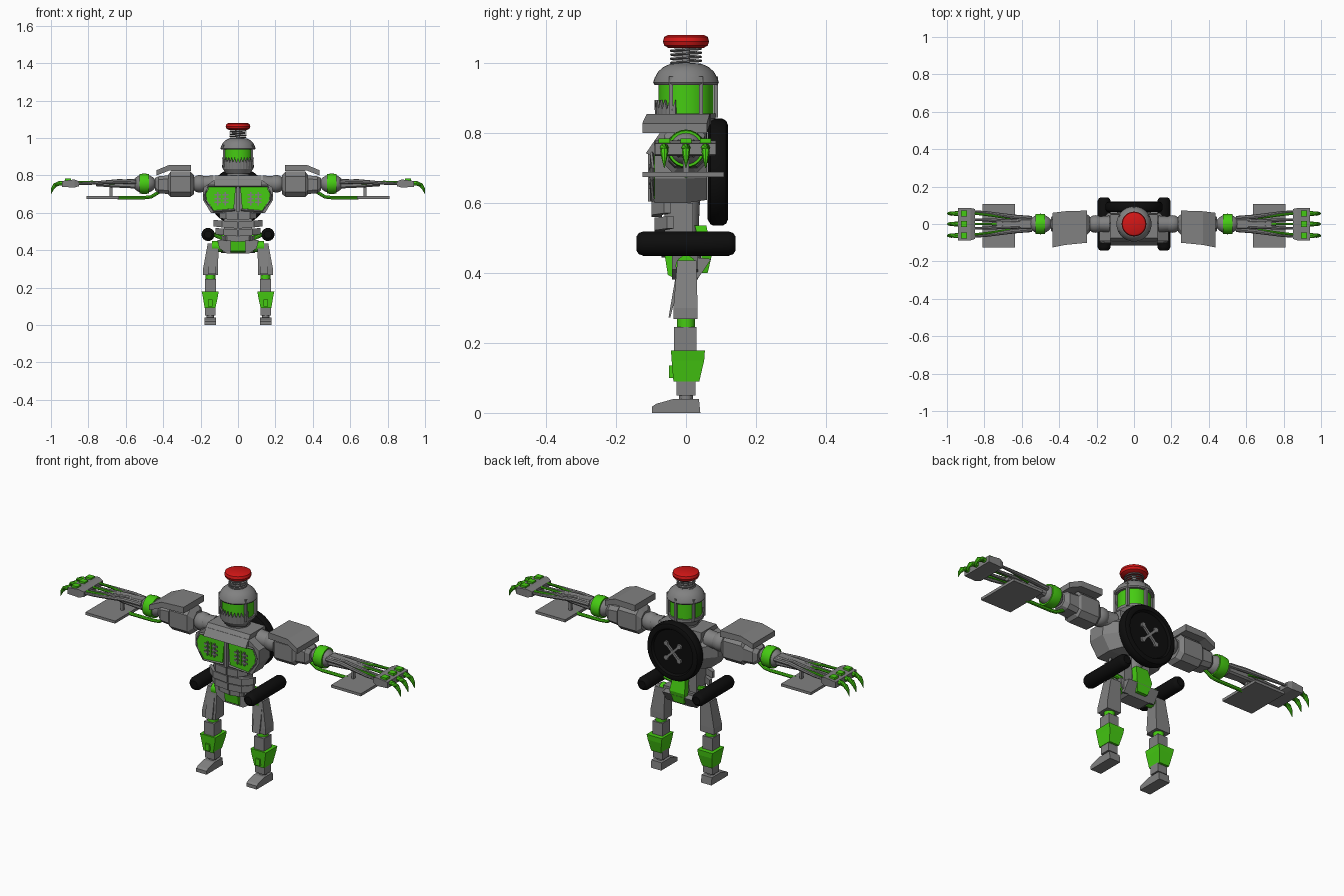
import bpy, bmesh, math
from mathutils import Vector


def material(name, r, g, b):
    m = bpy.data.materials.new(name)
    m.diffuse_color = (r, g, b, 1)
    return m


GREY = material("metal grey", 0.22, 0.22, 0.22)
GREEN = material("bright green", 0.06, 0.60, 0.006)
RED = material("red", 0.65, 0.008, 0.008)
BLACK = material("rubber black", 0.004, 0.004, 0.004)


def place(axis, a, b, h):
    return Vector({'x': (h, a, b), 'y': (a, h, b), 'z': (a, b, h)}[axis])


def loft(name, rings, mat, mirror=False, smooth=False):
    """Skin matching rings of points and cap both ends."""
    bm = bmesh.new()
    vs = [[bm.verts.new(p) for p in r] for r in rings]
    n = len(rings[0])
    for r, s in zip(vs, vs[1:]):
        for i in range(n):
            bm.faces.new((r[i], r[(i + 1) % n], s[(i + 1) % n], s[i]))
    bm.faces.new(vs[0])
    bm.faces.new(vs[-1])
    bmesh.ops.remove_doubles(bm, verts=bm.verts, dist=1e-6)
    bmesh.ops.recalc_face_normals(bm, faces=bm.faces)
    me = bpy.data.meshes.new(name)
    bm.to_mesh(me)
    bm.free()
    me.materials.append(mat)
    if smooth:
        for p in me.polygons:
            p.use_smooth = True
        me.set_sharp_from_angle(angle=math.radians(35))
    ob = bpy.data.objects.new(name, me)
    bpy.context.collection.objects.link(ob)
    if mirror:
        ob.modifiers.new("mirror", 'MIRROR').use_mirror_merge = False
    return ob


def frustum(name, axis, sections, mat, mirror=False, c=0):
    """Rectangles (pos, a0, a1, b0, b1) along an axis, corners cut by c."""
    rings = []
    for h, a0, a1, b0, b1 in sections:
        pts = [(a0, b0), (a1, b0), (a1, b1), (a0, b1)]
        if c:
            pts = [(a0 + c, b0), (a1 - c, b0), (a1, b0 + c), (a1, b1 - c),
                   (a1 - c, b1), (a0 + c, b1), (a0, b1 - c), (a0, b0 + c)]
        rings.append([place(axis, a, b, h) for a, b in pts])
    return loft(name, rings, mat, mirror)


def box(name, x0, x1, y0, y1, z0, z1, mat, mirror=False):
    return frustum(name, 'z', [(z0, x0, x1, y0, y1), (z1, x0, x1, y0, y1)], mat, mirror)


def prism(name, axis, pts, h0, h1, mat, mirror=False):
    return loft(name, [[place(axis, a, b, h) for a, b in pts] for h in (h0, h1)], mat, mirror)


def lathe(name, axis, ca, cb, profile, mat, mirror=False, n=24):
    """Profile of (radius, position) turned around an axis."""
    rings = [[place(axis, ca + max(r, 1e-4) * math.cos(k * math.tau / n),
                    cb + max(r, 1e-4) * math.sin(k * math.tau / n), h)
              for k in range(n)] for r, h in profile]
    return loft(name, rings, mat, mirror, True)


def tube(name, pts, radii, mat, mirror=False, n=8):
    pts = [Vector(p) for p in pts]
    rings = []
    for i, p in enumerate(pts):
        t = (pts[min(i + 1, len(pts) - 1)] - pts[max(i - 1, 0)]).normalized()
        up = Vector((0, 0, 1)) if abs(t.z) < 0.6 else Vector((0, 1, 0))
        s = t.cross(up).normalized()
        u = s.cross(t)
        r = radii[i] if isinstance(radii, (list, tuple)) else radii
        rings.append([p + r * (s * math.cos(k * math.tau / n) + u * math.sin(k * math.tau / n))
                      for k in range(n)])
    return loft(name, rings, mat, mirror, True)


def ball(h, r, flat=1.0, n=10):
    return [(r * math.sin(math.pi * k / n), h - r * flat * math.cos(math.pi * k / n))
            for k in range(n + 1)]


# Head: button, spring, dome, green core, jaw
lathe("top_button", 'z', 0, 0, [(0, 1.043), (.05, 1.043), (.062, 1.05), (.066, 1.062),
      (.062, 1.075), (.052, 1.08), (0, 1.08)], RED, n=32)
tube("spring", [(.043 * math.cos(k * .5), .043 * math.sin(k * .5), .992 + k * .055 / 60)
     for k in range(61)], .0035, GREY, n=6)
lathe("spring_post", 'z', 0, 0, [(0, .99), (.012, .99), (.012, 1.05), (0, 1.05)], GREY, n=12)
lathe("dome", 'z', 0, 0, [(0, .938), (.09, .938), (.094, .944), (.09, .957), (.08, .975),
      (.066, .988), (.045, .998), (0, 1.0)], GREY, n=28)
lathe("head_core", 'z', 0, 0, [(0, .85), (.078, .85), (.078, .94), (0, .94)], GREEN, n=28)
lathe("neck", 'z', 0, 0, [(0, .77), (.06, .77), (.06, .81), (.085, .842), (.085, .856), (0, .856)], GREY)
jaw = []
for k in range(25):  # jagged toothed mask round the front
    a = math.radians(200 + k * 140 / 24)
    z = .868 if k % 2 else .895
    jaw.append([Vector((r * math.cos(a), r * math.sin(a), h))
                for r, h in ((.068, .81), (.086, .835), (.09, z), (.083, z), (.079, .835), (.06, .81))])
loft("toothed_jaw", jaw, GREY)
for k in range(6):
    a = math.radians(30 + 60 * k)
    if abs(math.sin(a) + 1) > .1:
        x, y = .086 * math.cos(a), .086 * math.sin(a)
        box("cage_bar", x - .006, x + .006, y - .006, y + .006, .845, .962, GREY)

# Chest
hull = [(-.12, .78), (-.185, .735), (-.188, .67), (-.145, .60),
        (.145, .60), (.188, .67), (.185, .735), (.12, .78)]
loft("chest", [[Vector((x * s, y, .69 + (z - .69) * t)) for x, z in hull]
     for y, s, t in ((-.09, 1, 1), (.0, 1, 1), (.06, .75, .9))], GREY)
prism("collar", 'x', [(-.115, .742), (-.075, .80), (.05, .80), (.06, .73), (-.08, .73)], -.125, .125, GREY)
prism("chest_panel", 'y', [(.012, .738), (.155, .738), (.172, .70), (.168, .67), (.13, .612), (.022, .622)],
      -.099, -.085, GREEN, True)
box("chest_spine", -.008, .008, -.108, -.085, .605, .745, GREY)
tube("chest_rim", [(.015, -.097, .742), (.158, -.097, .742), (.177, -.097, .70), (.172, -.097, .668),
     (.132, -.097, .608), (.015, -.097, .615)], .006, GREY, True, 4)
for x in (.068, .088, .108):  # small fittings on the panels
    box("panel_rod", x - .004, x + .004, -.106, -.098, .64, .712, GREEN if x == .088 else GREY, True)
for z in (.655, .675, .697):
    box("panel_clip", .05, .126, -.104, -.098, z - .004, z + .004, GREY, True)

# Waist, belly plates and pelvis
lathe("waist", 'z', 0, 0, [(0, .43), (.045, .43), (.035, .5), (.04, .61), (0, .61)], GREY, n=16)
for z0, z1, w, y in ((.566, .604, .10, -.098), (.522, .558, .13, -.09), (.48, .515, .12, -.082), (.45, .474, .09, -.07)):
    frustum("belly_plate", 'x', [(.003, y, y + .03, z0 - .006, z1 - .006), (w * .65, y, y + .03, z0, z1),
            (w, y + .035, y + .055, z0 + .005, z1 + .004)], GREY, True)
box("belly_core", -.075, .075, -.062, .02, .45, .60, GREY)
prism("pelvis", 'y', [(-.11, .455), (-.10, .41), (-.06, .382), (.06, .382), (.10, .41), (.11, .455)],
      -.04, .035, GREY)
prism("front_codpiece", 'x', [(-.062, .458), (-.04, .458), (-.035, .385), (-.052, .395)], -.04, .04, GREEN)
prism("seat_plate", 'x', [(.02, .445), (.072, .44), (.035, .385), (.02, .39)], -.09, .09, GREY)
frustum("back_plate", 'z', [(.40, -.03, .03, .04, .062), (.46, -.045, .045, .045, .076), (.535, -.035, .035, .025, .058)], GREEN)

# Side rollers on green pins
lathe("side_roller", 'y', .16, .484, [(0, -.142), (.02, -.142), (.03, -.135), (.035, -.122),
      (.035, .122), (.03, .135), (.02, .142), (0, .142)], BLACK, True)
tube("roller_pin", [(.04, 0, .47), (.13, 0, .484)], .012, GREEN, True)
tube("roller_front_arm", [(.08, -.03, .46), (.13, -.03, .484)], .01, GREEN, True)

# Back wheel with crossed hub
lathe("back_wheel", 'y', 0, .688, [(0, .062), (.135, .062), (.149, .07), (.153, .08), (.153, .104),
      (.147, .115), (.135, .12), (.122, .118), (.115, .106), (0, .106)], BLACK, n=48)
for s in (-1, 1):
    d, e = Vector((.7071, 0, .7071 * s)), Vector((-.7071 * s, 0, .7071))
    out = [(-.066, -.006), (-.055, -.014), (-.042, -.006), (.042, -.006), (.055, -.014), (.066, -.006),
           (.066, .006), (.055, .014), (.042, .006), (-.042, .006), (-.055, .014), (-.066, .006)]
    loft("wheel_cross", [[Vector((0, y, .688)) + d * a + e * b for a, b in out]
         for y in (.10, .116)], GREY)

# Shoulders and upper arms
lathe("shoulder_socket", 'x', 0, .755, [(0, .13), (.045, .13), (.04, .185), (0, .185)], GREY, True)
lathe("shoulder_ball", 'x', 0, .755, ball(.205, .047), GREY, True)
frustum("upper_arm", 'x', [(.235, -.04, .04, .70, .80), (.255, -.062, .055, .685, .82),
        (.36, -.062, .055, .685, .82), (.375, -.05, .045, .70, .80)], GREY, True, .025)
frustum("lower_upper_arm", 'x', [(.37, -.05, .05, .70, .80), (.425, -.05, .05, .705, .795),
        (.445, -.035, .035, .72, .785)], GREY, True, .018)
frustum("shoulder_pad", 'x', [(.25, -.10, .072, .822, .855), (.37, -.112, .068, .825, .855),
        (.435, -.125, .06, .80, .828)], GREY, True)

# Elbows
lathe("elbow", 'x', 0, .755, ball(.50, .05, 1.25, 12), GREY, True)
lathe("elbow_band", 'x', 0, .755, [(.04, .475), (.052, .475), (.055, .50), (.052, .527), (.04, .527)], GREEN, True)

# Forearm rods
frustum("forearm_core", 'x', [(.55, -.03, .03, .73, .782), (.66, -.026, .026, .735, .775),
        (.76, -.014, .014, .742, .765)], GREY, True, .008)
for y in (-.062, -.022, .022, .062):
    tube("forearm_rod", [(.545, y * .5, .765), (.64, y * .62, .768), (.80, y, .757), (.87, y * 1.1, .755)],
         [.012, .012, .008, .006], GREY, True)
for y in (-.06, 0, .06):
    tube("tendon", [(.66, y * .5, .757), (.78, y * .8, .765), (.89, y, .762)], .0065, GREEN, True)

# Hands with claws
frustum("hand", 'x', [(.85, -.08, .08, .742, .768), (.875, -.088, .086, .735, .778), (.94, -.088, .086, .738, .77)], GREY, True)
for y in (-.062, 0, .056):
    box("knuckle", .892, .925, y - .016, y + .016, .77, .784, GREEN, True)
    tube("claw", [(.925, y, .757), (.955, y, .758), (.978, y, .748), (.992, y, .728), (1.0, y, .70)],
         [.012, .013, .012, .008, .001], GREEN, True)

# Blade plates under the forearms
box("forearm_plate", .635, .81, -.125, .108, .675, .689, GREY, True)
box("plate_strut", .672, .686, -.008, .008, .685, .75, GREY, True)
tube("plate_tube", [(.415, 0, .715), (.44, 0, .70), (.465, 0, .685), (.50, 0, .681), (.645, 0, .681)], .009, GREEN, True)

# Legs
lathe("hip_joint", 'x', 0, .42, [(0, .08), (.03, .08), (.03, .14), (0, .14)], GREEN, True, 16)
frustum("thigh", 'z', [(.268, .107, .187, -.036, .033), (.30, .106, .187, -.036, .033),
        (.435, .105, .162, -.025, .03)], GREY, True)
prism("thigh_flap", 'x', [(-.028, .40), (-.05, .272), (-.045, .272), (-.028, .34)], .118, .16, GREY, True)
lathe("knee", 'z', .147, 0, [(0, .24), (.026, .24), (.026, .272), (0, .272)], GREEN, True, 16)
box("calf", .118, .176, -.034, .03, .17, .245, GREY, True)
frustum("shin_guard", 'z', [(.09, .121, .178, -.036, .038), (.15, .108, .188, -.041, .052),
        (.178, .104, .194, -.043, .054)], GREEN, True)
box("shin_stripe", .136, .16, -.048, -.03, .10, .135, GREEN, True)
box("ankle", .12, .176, -.027, .027, .05, .10, GREY, True)
lathe("ankle_joint", 'z', .148, 0, [(0, .03), (.02, .03), (.02, .06), (0, .06)], GREY, True, 12)
prism("foot", 'x', [(-.097, 0), (-.097, .018), (-.085, .026), (-.035, .04), (.037, .04), (.041, 0)],
      .117, .178, GREY, True)
